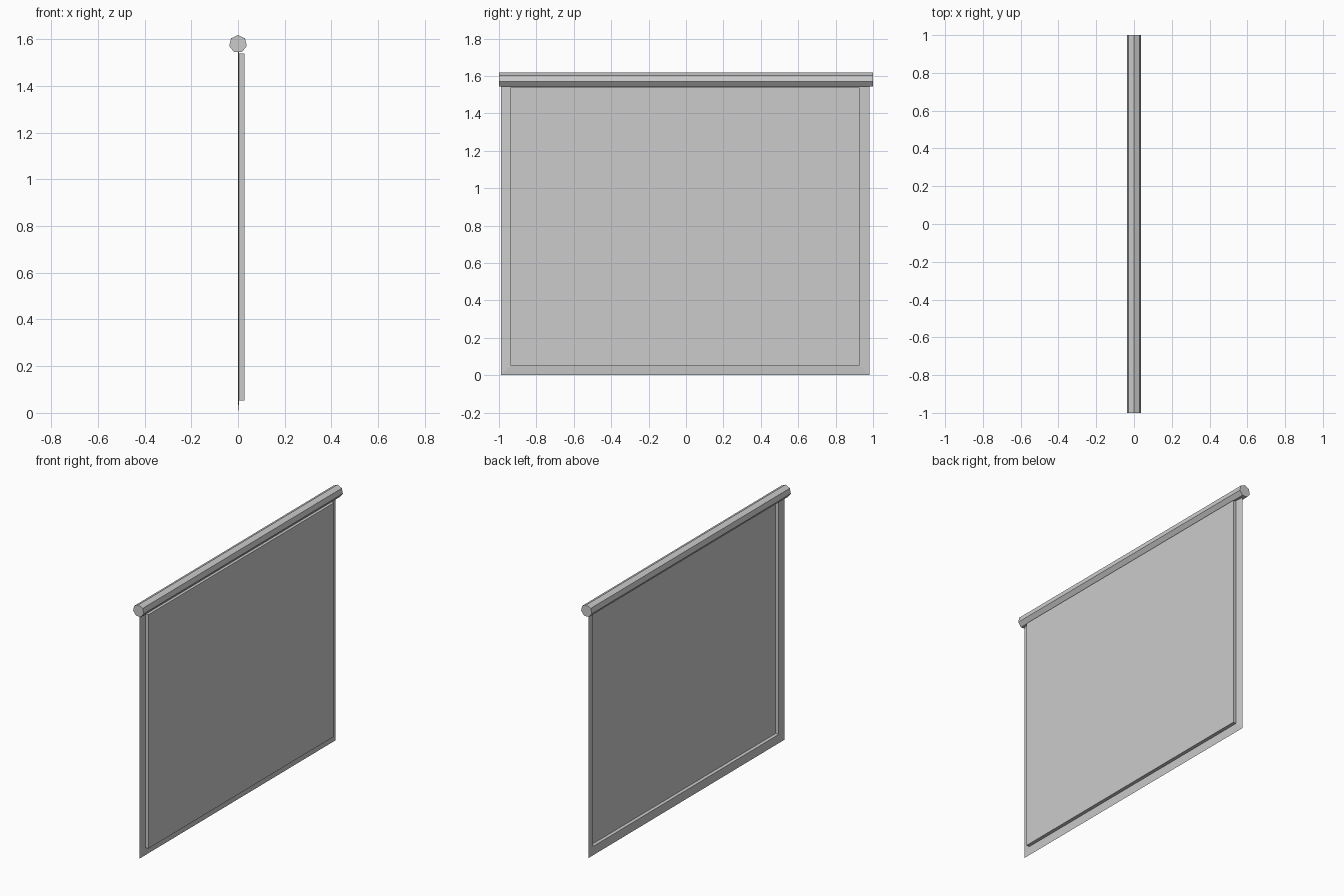
import bpy, bmesh, math

if "Cube" in bpy.data.objects:
    bpy.data.objects.remove(bpy.data.objects["Cube"])


def make_object(name, bm):
    bmesh.ops.recalc_face_normals(bm, faces=bm.faces)
    mesh = bpy.data.meshes.new(name)
    bm.to_mesh(mesh)
    bm.free()
    ob = bpy.data.objects.new(name, mesh)
    bpy.context.collection.objects.link(ob)
    return ob


# Seven-sided roller case along y, one corner pointing up
R, CASE_Z, SIDES = 0.0385, 1.579, 7
bm = bmesh.new()
ring = [bm.verts.new((R * math.sin(2 * math.pi * i / SIDES), -1.0,
                      CASE_Z + R * math.cos(2 * math.pi * i / SIDES)))
        for i in range(SIDES)]
cap = bm.faces.new(ring)
ext = bmesh.ops.extrude_face_region(bm, geom=[cap], use_keep_orig=True)
for v in ext["geom"]:
    if isinstance(v, bmesh.types.BMVert):
        v.co.y = 1.0
make_object("roller_case", bm)

# Single-sheet screen: slightly sloped border, then a pressed-out panel
Y0, Y1, Z1, BORDER = -0.99, 0.98, 1.59, 0.052
bm = bmesh.new()


def loop(x, inset):
    y0, y1, z0, z1 = Y0 + inset, Y1 - inset, inset, Z1 - inset
    return [bm.verts.new((x, y, z))
            for y, z in ((y0, z0), (y1, z0), (y1, z1), (y0, z1))]


loops = [loop(0.0, 0.0), loop(0.005, BORDER), loop(0.027, BORDER)]
for a, b in zip(loops, loops[1:]):
    for i in range(4):
        j = (i + 1) % 4
        bm.faces.new((a[i], a[j], b[j], b[i]))
bm.faces.new(loops[-1])
make_object("screen_sheet", bm)
